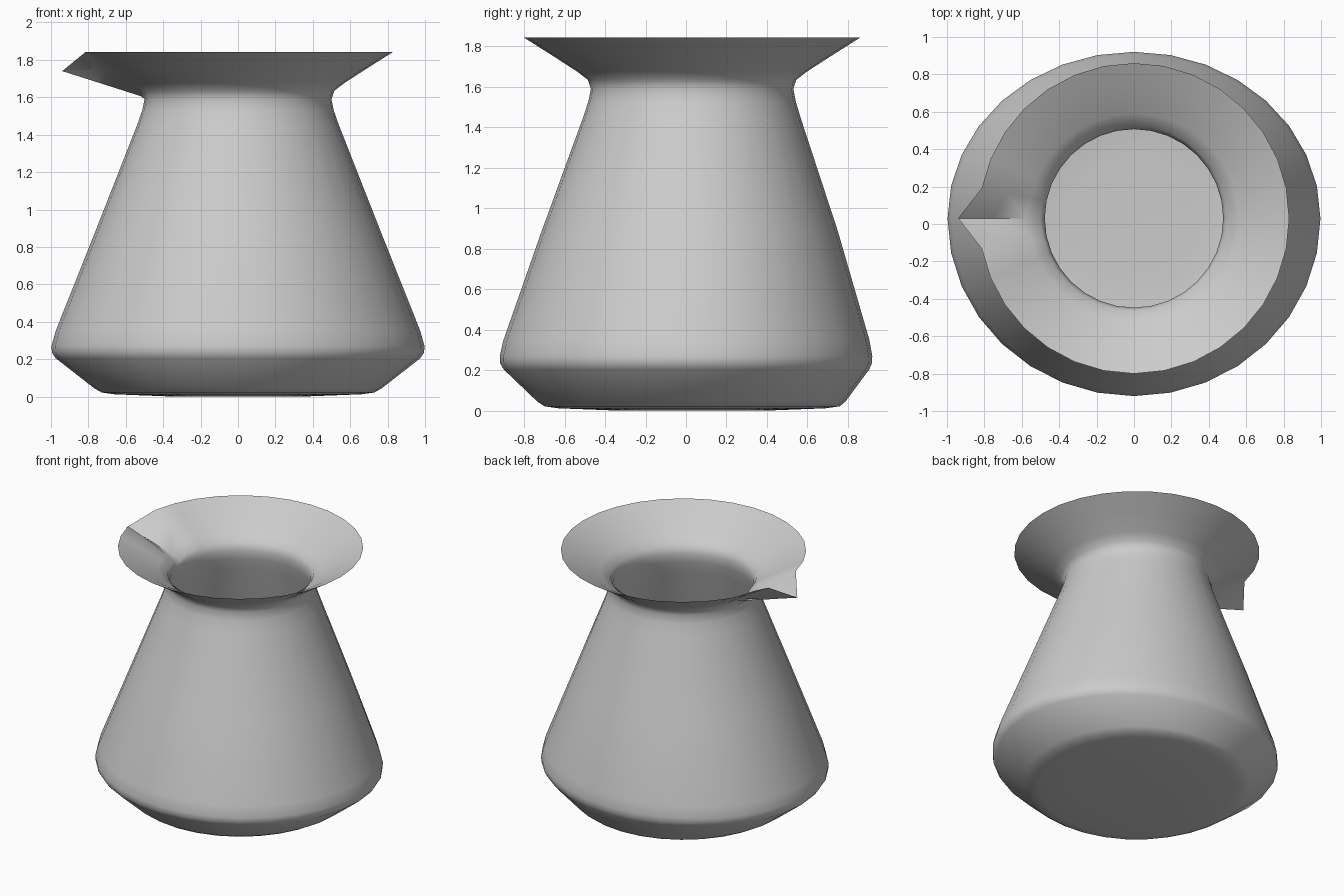
import bpy, bmesh, math

if "Cube" in bpy.data.objects:
    bpy.data.objects.remove(bpy.data.objects["Cube"])

SIDES = 32
CENTRE_Y = 0.03

# Outer wall from foot to rim: radius, height, how strongly the belly is flattened in y
outer = [(0.35, 0.0, 0), (0.66, 0.012, 0), (0.73, 0.022, 0), (0.77, 0.045, 0.15),
         (0.975, 0.205, 0.95), (0.995, 0.235, 1), (0.997, 0.27, 1), (0.975, 0.35, 0.95),
         (0.76, 0.89, 0.5), (0.54, 1.45, 0.08), (0.512, 1.53, 0), (0.50, 1.59, 0),
         (0.515, 1.635, 0), (0.57, 1.677, 0), (0.70, 1.761, 0), (0.83, 1.843, 0)]
# Inner wall from rim back down to the inside floor
inner = [(0.69, 1.771, 0), (0.56, 1.692, 0), (0.495, 1.65, 0), (0.477, 1.595, 0),
         (0.488, 1.53, 0), (0.517, 1.44, 0.08), (0.737, 0.88, 0.5), (0.95, 0.345, 0.95),
         (0.97, 0.26, 1), (0.95, 0.22, 0.95), (0.75, 0.065, 0.15), (0.66, 0.035, 0),
         (0.35, 0.023, 0)]


def spout(r, z):
    """Pull the flared lip outward and down along the pouring line."""
    t = max(0, (r - 0.50) / 0.33)
    lip_r = 0.50 + 0.44 * t
    lip_z = 1.60 + 0.14 * t
    return lip_r, lip_z


bm = bmesh.new()
rings = []
for index, (r, z, k) in enumerate(outer + inner):
    ring = []
    for i in range(SIDES):
        a = 2 * math.pi * i / SIDES
        rr, zz = r, z
        if i == SIDES // 2 and z > 1.6:
            rr, zz = spout(r, z)
            if index >= len(outer):
                zz += 0.014
        s = math.sin(a)
        squash = 1 - (0.107 if s > 0 else 0.047) * k
        ring.append(bm.verts.new((rr * math.cos(a), CENTRE_Y + rr * s * squash, zz)))
    rings.append(ring)

# Walls and the two floors
for lower, upper in zip(rings, rings[1:]):
    for i in range(SIDES):
        j = (i + 1) % SIDES
        bm.faces.new((lower[i], lower[j], upper[j], upper[i]))
bm.faces.new(rings[0][::-1])
bm.faces.new(rings[-1])
bmesh.ops.recalc_face_normals(bm, faces=bm.faces)

mesh = bpy.data.meshes.new("pouring_jug")
bm.to_mesh(mesh)
bm.free()
jug = bpy.data.objects.new("pouring_jug", mesh)
bpy.context.collection.objects.link(jug)
bpy.context.view_layer.objects.active = jug
jug.select_set(True)
bpy.ops.object.shade_smooth_by_angle(angle=math.radians(60))
